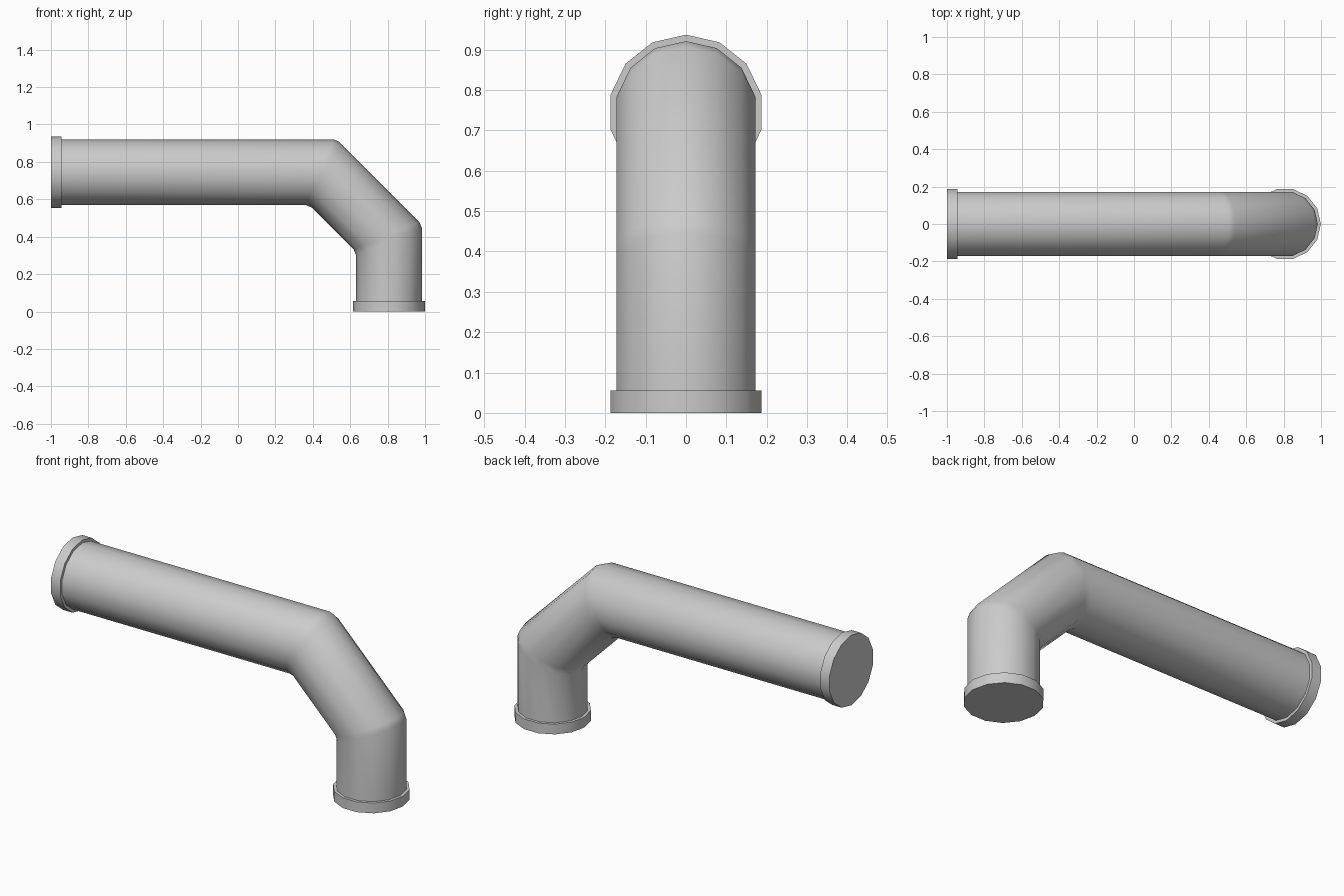
import bpy, bmesh
from math import cos, sin, pi
from mathutils import Vector

if "Cube" in bpy.data.objects:
    bpy.data.objects.remove(bpy.data.objects["Cube"])

SIDES = 14
PIPE_R, FLANGE_R = 0.176, 0.192
FLANGE_T = 0.056
EASE = 0.019          # softening either side of each elbow seam
Y = Vector((0, 1, 0))


def ring(centre, normal, radius):
    """14-sided section; normal is stretched on mitred elbows."""
    return [centre + radius * (cos(2 * pi * i / SIDES) * normal + sin(2 * pi * i / SIDES) * Y)
            for i in range(SIDES)]


def loft(name, rings):
    bm = bmesh.new()
    loops = [[bm.verts.new(p) for p in r] for r in rings]
    for a, b in zip(loops, loops[1:]):
        for i in range(SIDES):
            j = (i + 1) % SIDES
            bm.faces.new((a[i], a[j], b[j], b[i]))
    bm.faces.new(loops[0])
    bm.faces.new(loops[-1])
    bmesh.ops.recalc_face_normals(bm, faces=bm.faces)
    mesh = bpy.data.meshes.new(name)
    bm.to_mesh(mesh)
    bm.free()
    obj = bpy.data.objects.new(name, mesh)
    bpy.context.collection.objects.link(obj)
    bpy.ops.object.select_all(action='DESELECT')
    obj.select_set(True)
    bpy.context.view_layer.objects.active = obj
    bpy.ops.object.shade_smooth_by_angle(angle=pi / 6)
    return obj


def outward(d):
    return Vector((-d.z, 0, d.x))


# Centre line: horizontal run, 45 degree elbow, vertical drop
path = [Vector(p) for p in ((-1, 0, 0.745), (0.455, 0, 0.745), (0.807, 0, 0.393), (0.807, 0, 0))]
dirs = [(b - a).normalized() for a, b in zip(path, path[1:])]
start_n, end_n = outward(dirs[0]), outward(dirs[-1])

# Pipe body, with its ends tucked just inside the flanges
inset = FLANGE_T - 0.006
rings = [ring(path[0] + dirs[0] * inset, start_n, PIPE_R)]
for p, d1, d2 in zip(path[1:-1], dirs, dirs[1:]):
    n1, n2 = outward(d1), outward(d2)
    mitre = (n1 + n2) / (1 + n1.dot(n2))
    rings.append(ring(p - d1 * EASE, mitre, PIPE_R))
    rings.append(ring(p + d2 * EASE, mitre, PIPE_R))
rings.append(ring(path[-1] - dirs[-1] * inset, end_n, PIPE_R))
loft("bent_pipe", rings)

# Closed end flanges
for name, p, d, n in (("side_flange", path[0], dirs[0], start_n),
                      ("bottom_flange", path[-1], -dirs[-1], end_n)):
    loft(name, [ring(p, n, FLANGE_R), ring(p + d * FLANGE_T, n, FLANGE_R)])
